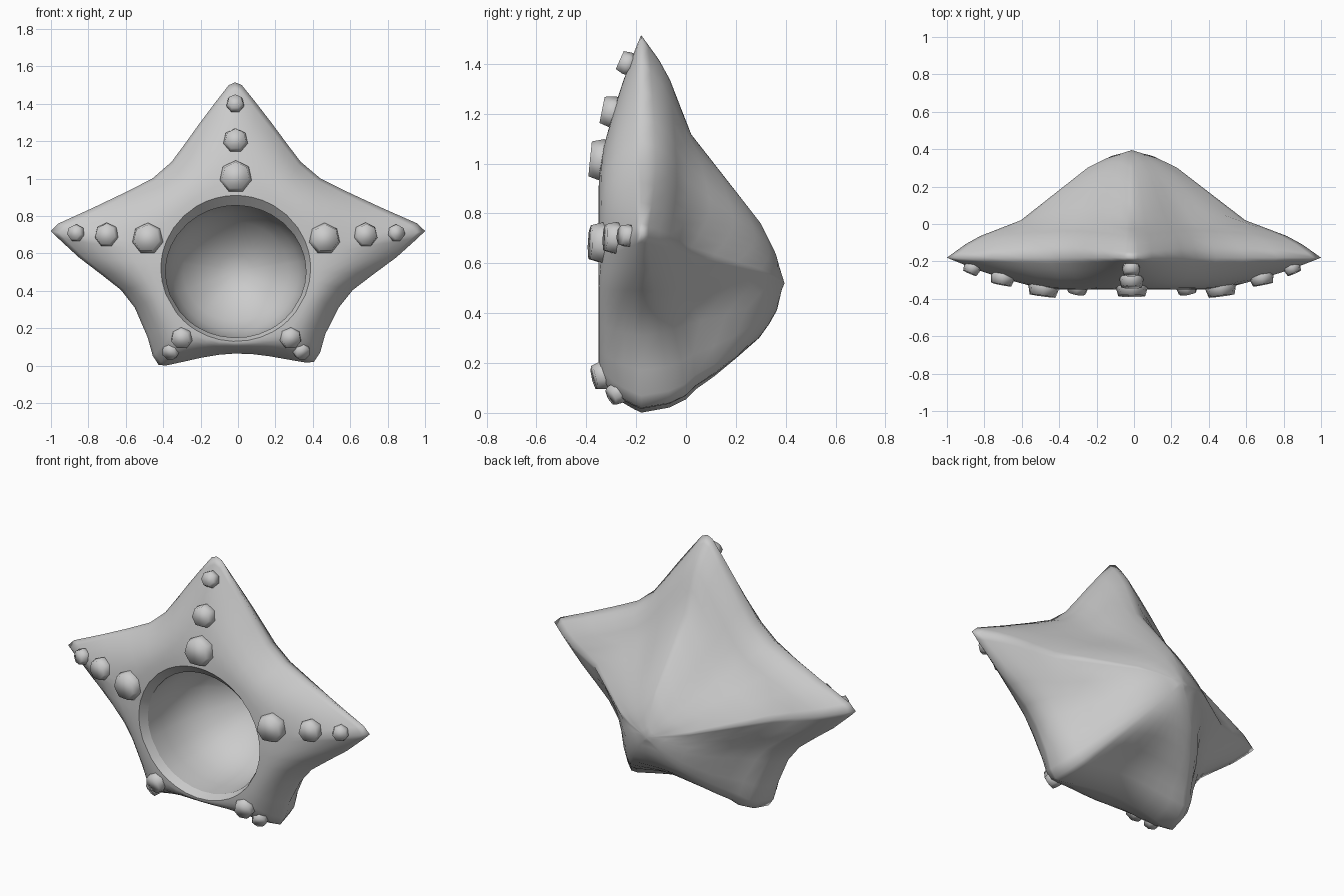
import bpy, bmesh, math
from mathutils import Vector

if "Cube" in bpy.data.objects:
    bpy.data.objects.remove(bpy.data.objects["Cube"])

grey = bpy.data.materials.new("light grey")
grey.diffuse_color = (0.6, 0.6, 0.6, 1)
grey.use_nodes = True
grey.node_tree.nodes["Principled BSDF"].inputs["Base Color"].default_value = grey.diffuse_color

CZ = 0.52  # height of the star centre

# Right half of the star outline, top tip to bottom notch (x, z)
HALF = [(0, 1.515), (.035, 1.50), (.11, 1.405), (.19, 1.30), (.27, 1.19), (.345, 1.09),
        (.45, 1.0), (.60, .925), (.77, .845), (.96, .76), (1.0, .72), (.965, .685),
        (.85, .58), (.73, .49), (.62, .405), (.545, .31), (.475, .16), (.447, .06),
        (.415, .012), (.375, .0085), (.29, .025), (.18, .047), (.09, .06), (0, .065)]
# Shift slightly off centre and tilt the feet a little
OUTLINE = [(x - .015 * (1 - abs(x)), z + (.02 * x if z < .3 else 0))
           for x, z in HALF + [(-x, z) for x, z in HALF[-2:0:-1]]]

# Back height (y) by distance from the apex
BACK = [(0, .39), (.11, .365), (.24, .30), (.42, .16), (.60, .02), (.86, -.08), (1.0, -.18)]


def interp(table, v):
    for (a, ya), (b, yb) in zip(table, table[1:]):
        if v <= b:
            return ya + (yb - ya) * (v - a) / (b - a)
    return table[-1][1]


def clamp(v):
    return max(0, min(1, v))


def finish(bm, name, angle):
    bmesh.ops.recalc_face_normals(bm, faces=bm.faces)
    me = bpy.data.meshes.new(name)
    bm.to_mesh(me)
    bm.free()
    ob = bpy.data.objects.new(name, me)
    bpy.context.collection.objects.link(ob)
    me.materials.append(grey)
    bpy.ops.object.select_all(action='DESELECT')
    ob.select_set(True)
    bpy.context.view_layer.objects.active = ob
    bpy.ops.object.shade_smooth_by_angle(angle=math.radians(angle), keep_sharp_edges=True)
    return ob


def ring_back(t):
    pts = []
    for x, z in OUTLINE:
        R = min(1, math.hypot(x, z - CZ))
        leg = clamp((.3 - z) / .3) * clamp(abs(x) / .4) ** 2  # fuller behind the legs
        p = 2.2 + 1.8 * clamp((CZ - z) / .3) + 3 * leg
        r = R * t + (1 - R) * t ** p
        rim = .05 * clamp((1 - R) / .35) * t ** 12 * (1 - t ** 24)
        swell = .05 * leg * t ** 3 * (1 - t ** 12)
        pts.append((x * t - .012 * (1 - t), interp(BACK, r) + rim + swell, CZ + (z - CZ) * t))
    return pts


def hole_point(x, z, rx, rz, cz):
    a = math.atan2(z - CZ, x)
    return -.012 + rx * math.cos(a), cz + rz * math.sin(a)


def ring_front(s):
    pts = []
    for x, z in OUTLINE:
        R = math.hypot(x, z - CZ)
        hx, hz = hole_point(x, z, .40, .39, .52)
        e = 2.6 - 1.1 * clamp((R - .65) / .35)
        pts.append((hx + (x - hx) * s, -.18 - .17 * (1 - s ** e), hz + (z - hz) * s))
    return pts


def ring_bowl(f, y):
    return [(hx, y, hz) for hx, hz in
            (hole_point(x, z, .375 * f, .353 * f, .503) for x, z in OUTLINE)]


# Star body: back cone, rounded front, opening lip and inner bowl in one loft
rings = [ring_back(t) for t in (.06, .14, .24, .36, .48, .6, .72, .82, .9, .96)]
rings += [ring_front(s) for s in (1, .93, .82, .68, .5, .32, .15, 0)]
lip = len(rings) - 1
rings += [ring_bowl(f, y) for f, y in
          ((1, -.30), (1.0, -.18), (.98, -.08), (.9, .03), (.75, .12), (.52, .20), (.26, .26))]
bm = bmesh.new()
loops = [[bm.verts.new(p) for p in ring] for ring in rings]
n = len(OUTLINE)
for a, b in zip(loops, loops[1:]):
    for i in range(n):
        j = (i + 1) % n
        bm.faces.new((a[i], a[j], b[j], b[i]))
apex = bm.verts.new((-.012, .395, CZ))
floor = bm.verts.new((-.012, .28, .505))
for i in range(n):
    j = (i + 1) % n
    bm.faces.new((apex, loops[0][j], loops[0][i]))
    bm.faces.new((floor, loops[-1][i], loops[-1][j]))
    for k in (lip, lip + 1):  # crisp lip edges
        bm.edges.get((loops[k][i], loops[k][j])).smooth = False
finish(bm, "star_body", 120)


# Seven-sided tapered studs along each arm
def stud(name, x, y, z, r, h, tilt):
    out = Vector((x, 0, z - CZ)).normalized()
    axis = Vector((0, -1, 0)) * math.cos(tilt) + out * math.sin(tilt)
    u = axis.cross(Vector((0, 0, 1))).normalized()
    v = axis.cross(u)
    c = Vector((x, y, z))
    bm = bmesh.new()
    rows = []
    for k, d in ((.9, -h), (1, -h * .3), (.84, h * .5)):
        rows.append([bm.verts.new(c + axis * d + (u * math.cos(a) + v * math.sin(a)) * r * k)
                     for a in (math.tau * (i + .25) / 7 for i in range(7))])
    for a, b in zip(rows, rows[1:]):
        for i in range(7):
            bm.faces.new((a[i], a[(i + 1) % 7], b[(i + 1) % 7], b[i]))
    bm.faces.new(rows[0])
    bm.faces.new(rows[-1])
    finish(bm, name, 100)


TOP = [(-.012, -.355, 1.012, .088, .06, .1), (-.013, -.31, 1.207, .067, .055, .2),
       (-.015, -.248, 1.405, .049, .04, .42)]
ARM = [(.475, -.355, .68, .085, .06, .14), (.695, -.30, .70, .066, .05, .2),
       (.86, -.245, .71, .047, .04, .42)]
LEG = [(.293, -.345, .145, .06, .05, .3), (.352, -.283, .075, .047, .045, .6)]
for i, s in enumerate(TOP):
    stud(f"top_stud_{i + 1}", *s)
for part, studs in (("arm", ARM), ("leg", LEG)):
    for side, sign in (("right", 1), ("left", -1)):
        for i, (x, *rest) in enumerate(studs):
            stud(f"{side}_{part}_stud_{i + 1}", sign * x - .01, *rest)
